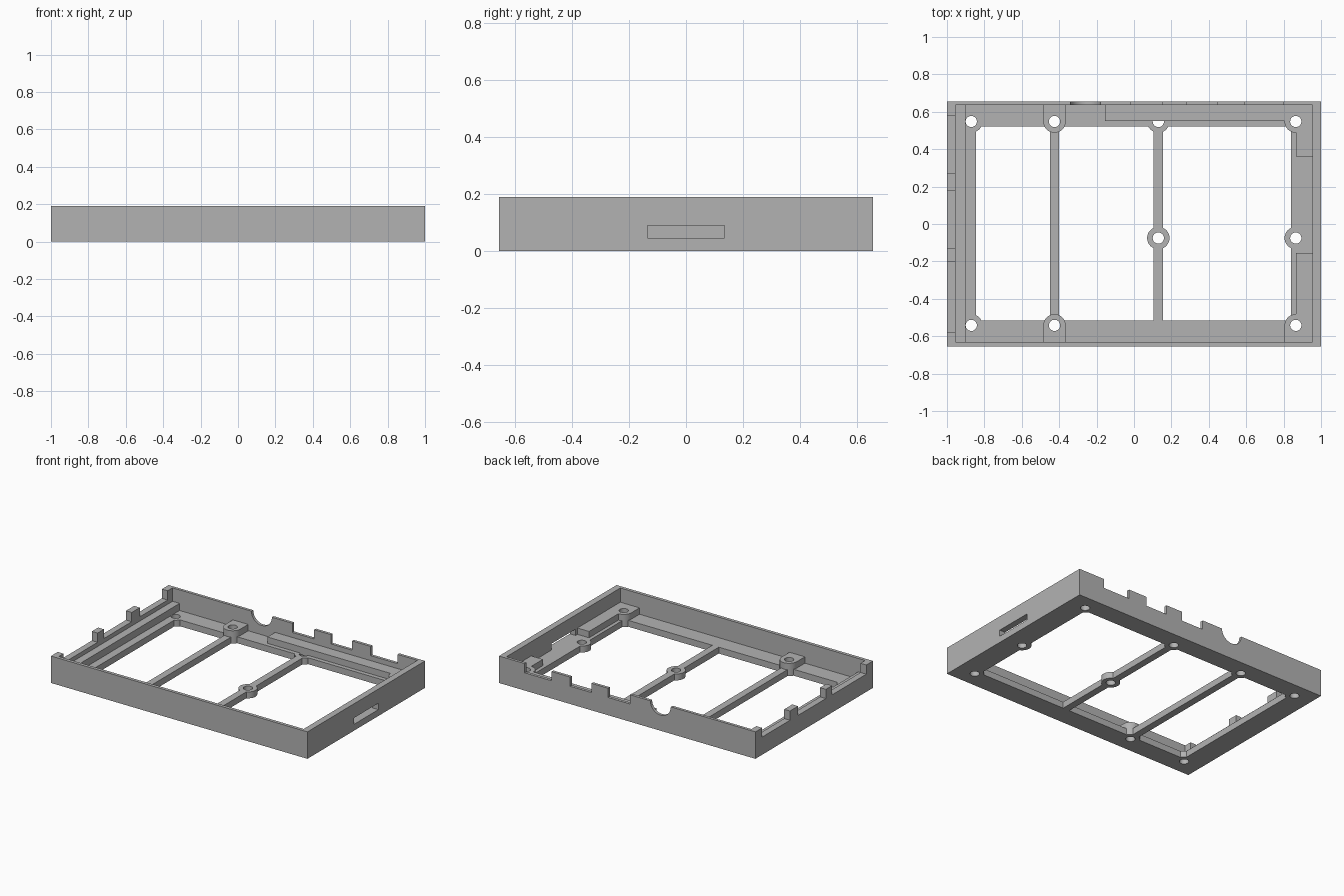
import bpy
import bmesh
from mathutils import Matrix

if "Cube" in bpy.data.objects:
    bpy.data.objects.remove(bpy.data.objects["Cube"])

grey = bpy.data.materials.new("plain_grey")
grey.use_nodes = True
grey.diffuse_color = (0.45, 0.45, 0.45, 1)
grey.node_tree.nodes["Principled BSDF"].inputs["Base Color"].default_value = grey.diffuse_color

HEIGHT, FLOOR, PAD = 0.19, 0.045, 0.09
HOLE, BOSS = 0.03, 0.06
SINK = 0.01                      # overlap of joined parts
BACK, SIDE = 0.635, 0.955        # inner wall faces


def make(name, bm):
    mesh = bpy.data.meshes.new(name)
    bm.to_mesh(mesh)
    bm.free()
    mesh.materials.append(grey)
    obj = bpy.data.objects.new(name, mesh)
    bpy.context.collection.objects.link(obj)
    return obj


def box(name, x0, x1, y0, y1, z0, z1):
    bm = bmesh.new()
    bmesh.ops.create_cube(bm, size=1)
    bmesh.ops.scale(bm, vec=(x1 - x0, y1 - y0, z1 - z0), verts=bm.verts)
    bmesh.ops.translate(bm, vec=((x0 + x1) / 2, (y0 + y1) / 2, (z0 + z1) / 2), verts=bm.verts)
    return make(name, bm)


def cylinder(name, centre, radius, depth, axis="Z"):
    bm = bmesh.new()
    turn = Matrix.Rotation(1.5707963, 4, "X") if axis == "Y" else Matrix()
    bmesh.ops.create_cone(bm, cap_ends=True, segments=32, radius1=radius, radius2=radius,
                          depth=depth, matrix=Matrix.Translation(centre) @ turn)
    return make(name, bm)


def combine(obj, other, operation):
    """Apply one boolean and discard the helper."""
    mod = obj.modifiers.new("combine", "BOOLEAN")
    mod.operation, mod.solver, mod.object = operation, "EXACT", other
    bpy.context.view_layer.objects.active = obj
    bpy.ops.object.modifier_apply(modifier=mod.name)
    bpy.data.objects.remove(other)


def drill(obj, x, y):
    combine(obj, cylinder("drill", (x, y, 0.1), HOLE, 0.5), "DIFFERENCE")


# Tray shell with three open bays left between two cross ribs
frame = box("case_frame", -1, 1, -0.655, 0.655, 0, HEIGHT)
combine(frame, box("cavity", -SIDE, SIDE, -0.632, BACK, FLOOR, 0.3), "DIFFERENCE")
for x0, x1 in ((-0.845, -0.45), (-0.4, 0.105), (0.155, 0.84)):
    combine(frame, box("bay", x0, x1, -0.515, 0.52, -0.1, 0.1), "DIFFERENCE")

# Screw bosses level with the floor, then their holes
bosses = [(-0.87, 0.548), (-0.87, -0.542), (-0.425, 0.548), (-0.425, -0.542),
          (0.13, 0.548), (0.13, -0.075), (0.865, 0.548), (0.865, -0.075), (0.865, -0.542)]
for x, y in bosses:
    combine(frame, cylinder("boss", (x, y, FLOOR / 2), BOSS, FLOOR), "UNION")
for x, y in bosses:
    drill(frame, x, y)

# Notches along the back and left walls
for x0, x1 in ((-0.02, 0.15), (0.28, 0.445), (0.59, 0.8)):
    combine(frame, box("notch", x0, x1, 0.6, 0.7, 0.125, 0.3), "DIFFERENCE")
for y0, y1 in ((-0.58, -0.2), (-0.13, 0.18), (0.27, 0.58)):
    combine(frame, box("notch", -1.1, -0.94, y0, y1, 0.125, 0.3), "DIFFERENCE")
combine(frame, cylinder("round_notch", (-0.26, 0.65, HEIGHT), 0.08, 0.1, "Y"), "DIFFERENCE")

# Slot through the right wall
combine(frame, box("slot", 0.93, 1.1, -0.135, 0.135, FLOOR, PAD), "DIFFERENCE")

# Raised support strips on the floor
LOW = FLOOR - SINK
box("left_rail", -SIDE - SINK, -0.9, -BACK - SINK / 2, BACK + SINK, LOW, 0.095)
box("back_ledge", -0.155, 0.81, 0.55, BACK + SINK, LOW, PAD)

# Raised rounded pads around the rib and corner screws
for label, y, wall in (("back", 0.548, BACK + SINK), ("front", -0.542, -BACK - SINK)):
    low_y, high_y = min(y, wall), max(y, wall)
    for kind, x, end in (("rib_pad", -0.425, -0.365), ("corner_pad", 0.865, SIDE + SINK)):
        pad = box(label + "_" + kind, x - BOSS, end, low_y, high_y, LOW, PAD)
        combine(pad, cylinder("round", (x, y, (LOW + PAD) / 2), BOSS, PAD - LOW), "UNION")
        if kind == "corner_pad":
            inner = 0.36 if y > 0 else -0.155
            combine(pad, box("arm", x, end, min(inner, wall), max(inner, wall), LOW, PAD), "UNION")
        drill(pad, x, y)

# Smooth the round holes while keeping edges sharp
bpy.ops.object.select_all(action="DESELECT")
for obj in bpy.context.collection.objects:
    if obj.type == "MESH" and grey.name in obj.data.materials:
        obj.select_set(True)
        bpy.context.view_layer.objects.active = obj
bpy.ops.object.shade_smooth_by_angle()
